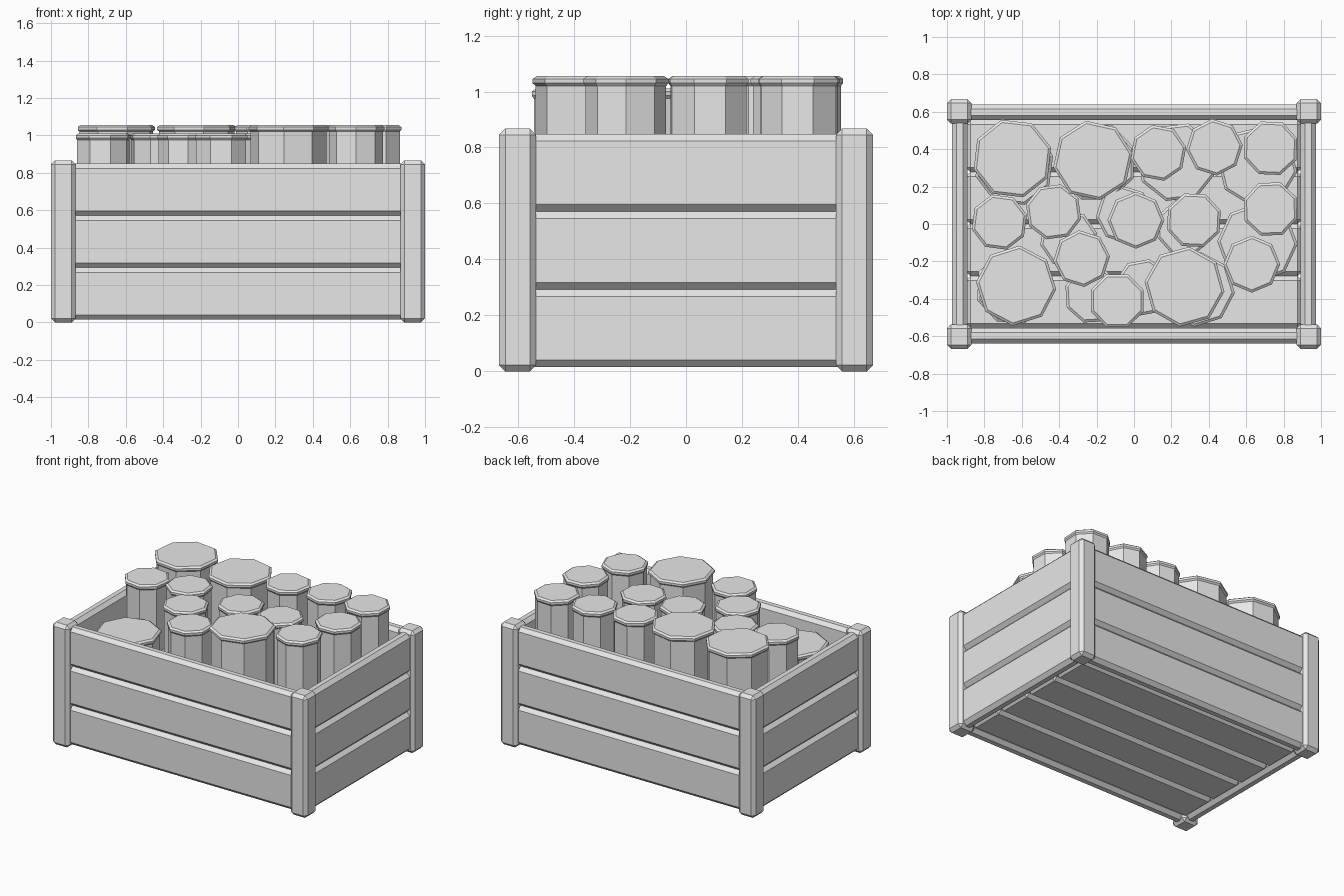
import bpy, bmesh, math
from mathutils import Matrix

cube = bpy.data.objects.get("Cube")
if cube:
    bpy.data.objects.remove(cube, do_unlink=True)

grey = bpy.data.materials.new("plain_grey")
grey.use_nodes = True
grey.diffuse_color = (0.8, 0.8, 0.8, 1)
grey.node_tree.nodes["Principled BSDF"].inputs["Base Color"].default_value = (0.8, 0.8, 0.8, 1)


def finish(name, bm):
    bmesh.ops.recalc_face_normals(bm, faces=bm.faces)
    mesh = bpy.data.meshes.new(name)
    bm.to_mesh(mesh)
    bm.free()
    mesh.materials.append(grey)
    obj = bpy.data.objects.new(name, mesh)
    bpy.context.collection.objects.link(obj)
    return obj


def beam(name, low, high, chamfer=0.025):
    """Box between two corners with chamfered edges."""
    bm = bmesh.new()
    size = [b - a for a, b in zip(low, high)]
    centre = [(a + b) / 2 for a, b in zip(low, high)]
    bmesh.ops.create_cube(bm, size=1, matrix=Matrix.Translation(centre) @ Matrix.Diagonal((*size, 1)))
    bmesh.ops.bevel(bm, geom=list(bm.edges), offset=chamfer, segments=1, affect='EDGES')
    return finish(name, bm)


def can(name, x, y, radius, top, turn, height=0.48, sides=8):
    """Straight-sided tin with a projecting chamfered rim on its lid."""
    profile = [(radius * 0.95, top - height), (radius * 0.95, top - 0.035),
               (radius, top - 0.025), (radius, top - 0.01), (radius - 0.015, top)]
    bm = bmesh.new()
    rings = []
    for r, z in profile:
        angles = [math.radians(turn) + math.tau * i / sides for i in range(sides)]
        rings.append([bm.verts.new((x + r * math.cos(a), y + r * math.sin(a), z)) for a in angles])
    for lower, upper in zip(rings, rings[1:]):
        for i in range(sides):
            j = (i + 1) % sides
            bm.faces.new((lower[i], lower[j], upper[j], upper[i]))
    bm.faces.new(rings[0][::-1])
    bm.faces.new(rings[-1])
    return finish(name, bm)


# Corner posts
for sx, side in ((1, "left"), (-1, "right")):
    for sy, end in ((-1, "front"), (1, "back")):
        cx, cy = sx * 0.934, sy * 0.602
        beam(f"{end}_{side}_post", (cx - 0.066, cy - 0.066, 0), (cx + 0.066, cy + 0.066, 0.867), 0.022)

# Wall planks, three to a side
for row in range(3):
    z0 = 0.015 + row * 0.278
    z1 = z0 + 0.278
    for s, end in ((-1, "front"), (1, "back")):
        beam(f"{end}_plank_{row + 1}", (-0.91, s * 0.597 - 0.042, z0), (0.91, s * 0.597 + 0.042, z1))
    for s, side in ((1, "left"), (-1, "right")):
        beam(f"{side}_plank_{row + 1}", (s * 0.932 - 0.042, -0.58, z0), (s * 0.932 + 0.042, 0.58, z1))

# Floor boards
for i in range(4):
    y0 = -0.556 + i * 0.278
    beam(f"floor_board_{i + 1}", (-0.9, y0, 0.025), (0.9, y0 + 0.278, 0.105))

# Upper cans: x, y, top height, turn
large = [(-0.65, 0.35, 1.055, 16), (-0.22, 0.34, 1.055, 10),
         (0.27, -0.335, 1.055, 38), (-0.63, -0.33, 0.78, 40)]
small = [(0.13, 0.38, 1.055, 12), (0.43, 0.41, 1.055, 5), (0.73, 0.405, 1.055, 20),
         (-0.72, 0.01, 1.01, 15), (-0.43, 0.065, 1.01, 30), (0.01, 0.02, 1.01, 0),
         (0.32, 0.02, 1.01, 20), (0.73, 0.08, 1.055, 25), (-0.28, -0.185, 1.01, 5),
         (0.63, -0.215, 1.055, 0), (-0.09, -0.41, 1.01, 22)]
for i, (x, y, top, turn) in enumerate(large):
    can(f"large_can_{i + 1}", x, y, 0.215, top, turn)
for i, (x, y, top, turn) in enumerate(small):
    can(f"small_can_{i + 1}", x, y, 0.152, top, turn)

# Lower layer of cans, resting on the floor
lower = [(-0.64, 0.31, 0.215), (-0.2, 0.33, 0.215), (0.23, 0.33, 0.215), (0.66, 0.31, 0.215),
         (0.66, -0.1, 0.215), (-0.05, 0.05, 0.155), (-0.35, -0.08, 0.155), (0.27, -0.02, 0.155),
         (-0.22, -0.38, 0.155), (0.05, -0.34, 0.155), (0.34, -0.35, 0.2)]
for i, (x, y, r) in enumerate(lower):
    can(f"lower_can_{i + 1}", x, y, r, 0.56, 15 + i * 7, 0.455)
can("lower_corner_can", -0.65, -0.34, 0.2, 0.4, 20, 0.295)
